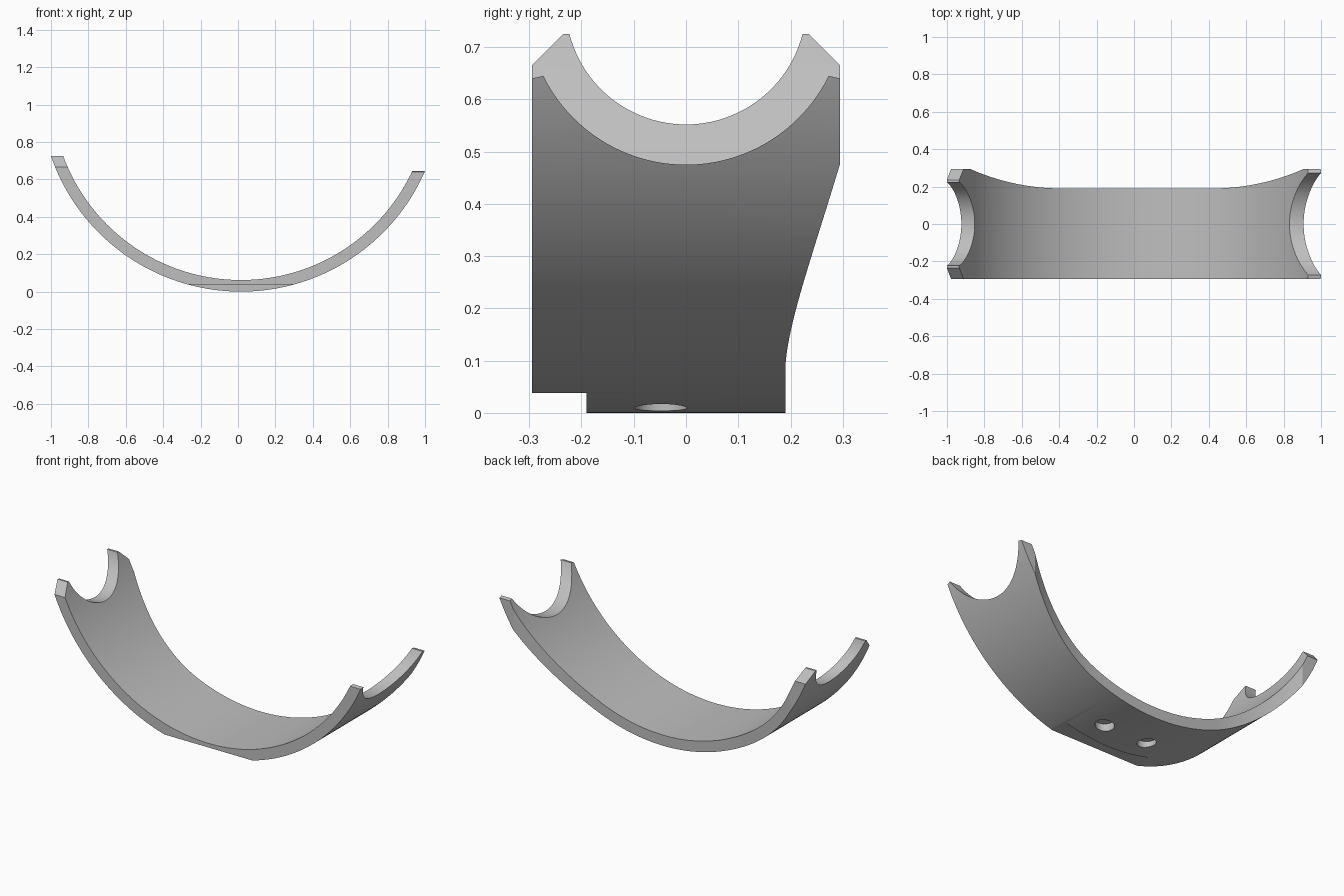
import bpy, bmesh, math
from mathutils import Vector

cube = bpy.data.objects.get("Cube")
if cube:
    bpy.data.objects.remove(cube, do_unlink=True)

CX = 0.0155            # centre line of the band
R_OUT, R_IN = 1.074, 1.012
HALF_W = 0.295

grey = bpy.data.materials.new("plain_grey")
grey.use_nodes = True
colour = (0.52, 0.52, 0.52, 1)
grey.diffuse_color = colour
grey.node_tree.nodes["Principled BSDF"].inputs["Base Color"].default_value = colour


def prism(name, points, direction):
    """Extrude a flat 3D outline along a direction."""
    bm = bmesh.new()
    face = bm.faces.new([bm.verts.new(p) for p in points])
    moved = bmesh.ops.extrude_face_region(bm, geom=[face])
    verts = [g for g in moved["geom"] if isinstance(g, bmesh.types.BMVert)]
    bmesh.ops.translate(bm, verts=verts, vec=Vector(direction))
    bmesh.ops.recalc_face_normals(bm, faces=bm.faces[:])
    mesh = bpy.data.meshes.new(name)
    bm.to_mesh(mesh)
    bm.free()
    mesh.materials.append(grey)
    obj = bpy.data.objects.new(name, mesh)
    bpy.context.collection.objects.link(obj)
    return obj


def arc(cx, cy, r, start, end, steps):
    angles = [math.radians(start + (end - start) * i / steps) for i in range(steps + 1)]
    return [(cx + r * math.sin(a), cy - r * math.cos(a)) for a in angles]


# Curved band
profile = arc(CX, R_OUT, R_OUT, -80, 80, 120) + arc(CX, R_OUT, R_IN, 80, -80, 120)
band = prism("curved_band", [(x, -HALF_W, z) for x, z in profile], (0, 2 * HALF_W, 0))
cutters = []


# End cutters: flat tips, corner chamfers and a round saddle notch
def end_cutter(name, side, shoulder, half_chord, top, bottom):
    sag = top - bottom
    r = (half_chord ** 2 + sag ** 2) / (2 * sag)
    sweep = math.degrees(math.asin(half_chord / r))
    left = [(-y, z) for y, z in shoulder]
    right = [(y, z) for y, z in reversed(shoulder)]
    outline = left + arc(0, bottom + r, r, -sweep, sweep, 48) + right
    outline += [(0.4, 1.5), (-0.4, 1.5)]
    cutters.append(prism(name, [(side * 0.3, y, z) for y, z in outline], (side, 0, 0)))


end_cutter("right_end_cutter", -1, [(0.4, 0.56), (0.235, 0.725)], 0.223, 0.725, 0.552)
end_cutter("left_end_cutter", 1, [(0.4, 0.616)], 0.273, 0.645, 0.475)

# Back edge: straight in the middle, flaring out towards both ends
FLARE = 1.21
flare = []
for i in range(-48, 49):
    d = i * 0.02
    run = max(abs(d) - 0.4, 0)
    flare.append((CX + d, 0.19 + FLARE - math.sqrt(FLARE ** 2 - run ** 2)))
outline = flare + [(1.2, 0.6), (-1.2, 0.6)]
cutters.append(prism("back_edge_cutter", [(x, y, -0.2) for x, y in outline], (0, 0, 1.5)))

# Flat step under the front edge
step = [(-1, -0.5), (1, -0.5), (1, -0.19), (-1, -0.19)]
cutters.append(prism("front_step_cutter", [(x, y, -0.2) for x, y in step], (0, 0, 0.238)))

# Two blind holes underneath
for side in (-1, 1):
    ring = arc(CX + side * 0.14, -0.048, 0.05, 0, 360, 40)[:-1]
    cutters.append(prism("hole_cutter", [(x, y, -0.1) for x, y in ring], (0, 0, 0.147)))

bpy.ops.object.select_all(action='DESELECT')
band.select_set(True)
bpy.context.view_layer.objects.active = band
for cutter in cutters:
    cutter.hide_render = True
    mod = band.modifiers.new(cutter.name, 'BOOLEAN')
    mod.operation = 'DIFFERENCE'
    mod.solver = 'EXACT'
    mod.object = cutter
    bpy.ops.object.modifier_apply(modifier=mod.name)
    bpy.data.objects.remove(cutter, do_unlink=True)

bpy.ops.object.shade_smooth_by_angle(angle=math.radians(20))
